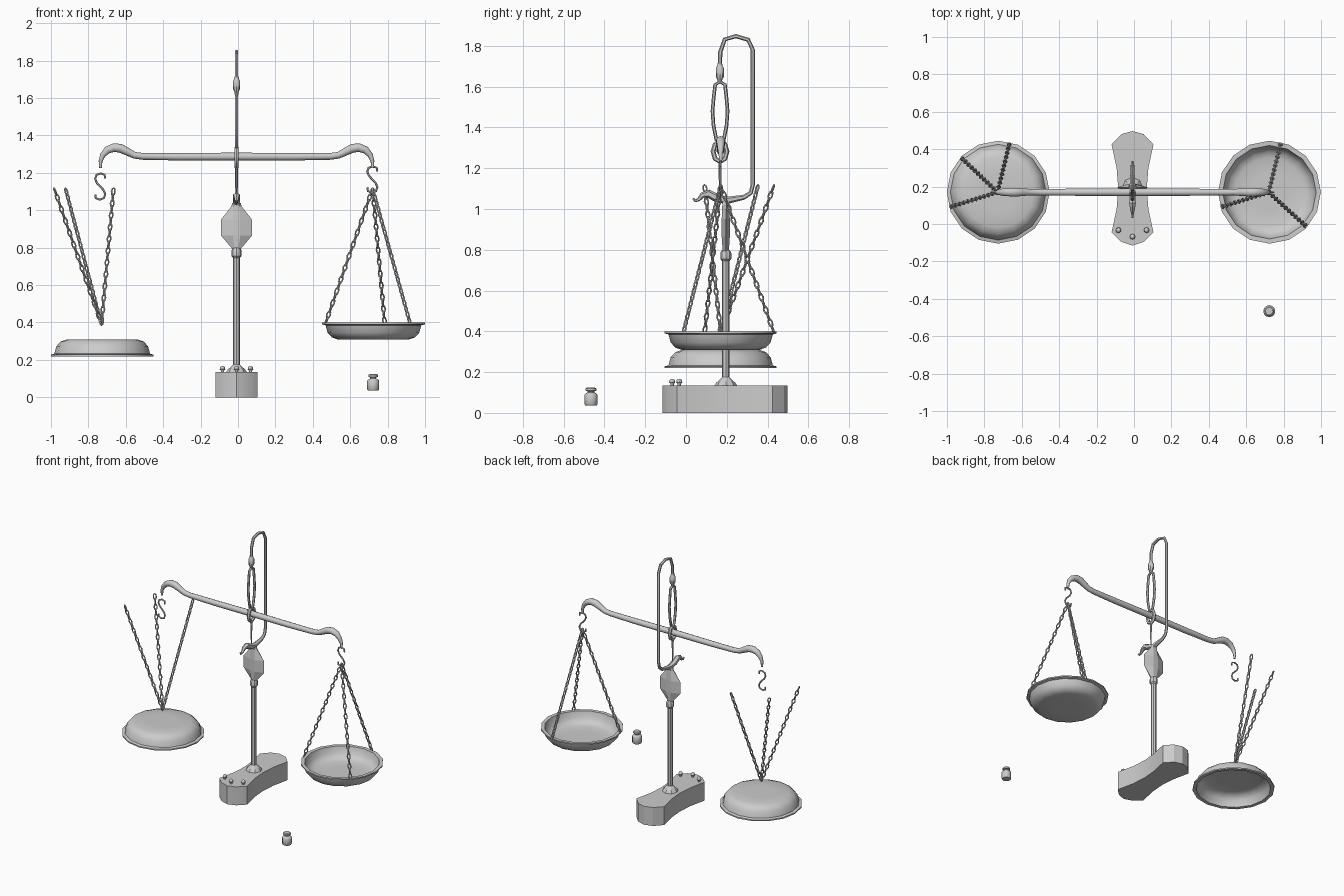
import bpy, bmesh, math
from mathutils import Vector, Matrix

if "Cube" in bpy.data.objects:
    bpy.data.objects.remove(bpy.data.objects["Cube"])

X0, YB, YP = -0.008, 0.17, 0.195   # middle x, beam y, post y


def finish(name, bm, smooth=40):
    bmesh.ops.recalc_face_normals(bm, faces=bm.faces)
    me = bpy.data.meshes.new(name)
    bm.to_mesh(me)
    bm.free()
    ob = bpy.data.objects.new(name, me)
    bpy.context.collection.objects.link(ob)
    bpy.ops.object.select_all(action='DESELECT')
    ob.select_set(True)
    bpy.context.view_layer.objects.active = ob
    if smooth:
        bpy.ops.object.shade_smooth_by_angle(angle=math.radians(smooth))
    return ob


def loft(bm, rings, closed=False):
    """Skin a list of point rings, capped unless closed."""
    vs = [[bm.verts.new(p) for p in r] for r in rings]
    n = len(vs[0])
    for i in range(len(vs) if closed else len(vs) - 1):
        a, b = vs[i], vs[(i + 1) % len(vs)]
        for j in range(n):
            k = (j + 1) % n
            bm.faces.new((a[j], a[k], b[k], b[j]))
    if not closed:
        bm.faces.new(vs[0])
        bm.faces.new(vs[-1])


def sweep(name, pts, normal, radii, sides=8, closed=False):
    """Tube along a planar path; radii is a number or one per point."""
    P, N = [Vector(p) for p in pts], Vector(normal)
    n, rings = len(P), []
    for i, p in enumerate(P):
        a = P[i - 1] if (i or closed) else p
        b = P[(i + 1) % n] if (i < n - 1 or closed) else p
        side = (b - a).normalized().cross(N)
        r = radii[i] if isinstance(radii, (list, tuple)) else radii
        rings.append([p + r * (math.cos(t) * N + math.sin(t) * side)
                      for t in [(j + .5) * math.tau / sides for j in range(sides)]])
    bm = bmesh.new()
    loft(bm, rings, closed)
    return finish(name, bm)


def lathe(name, prof, x, y, sides=16, smooth=40):
    bm = bmesh.new()
    loft(bm, [[(x + r * math.cos(j * math.tau / sides), y + r * math.sin(j * math.tau / sides), z)
               for j in range(sides)] for r, z in prof])
    return finish(name, bm, smooth)


def oval(cz, ry, rz, n):
    return [(X0, YB - .003 + ry * math.cos(i * math.tau / n), cz + rz * math.sin(i * math.tau / n))
            for i in range(n)]


# Waisted base block
half = [(0, -.115), (.06, -.095), (.112, -.045), (.085, .08), (.076, .19),
        (.085, .3), (.112, .425), (.06, .48), (0, .497)]
outline = half + [(-x, y) for x, y in half[-2:0:-1]]
bm = bmesh.new()
loft(bm, [[(X0 + x, y, z) for x, y in outline] for z in (0, .135)])
finish("base", bm, 30)

# Base screws
for i, (x, y) in enumerate([(-.075, -.033), (0, -.068), (.075, -.033)]):
    lathe(f"screw_{i}", [(.009, .13), (.009, .143), (.015, .15), (.012, .162), (.005, .167)], X0 + x, y, 8)

# Post with foot flare and collar
lathe("post", [(.055, .134), (.048, .147), (.028, .165), (.019, .175), (.019, .745), (.027, .755),
               (.027, .785), (.018, .8)], X0, YP, 8, 30)

# Flat diamond plate
bm = bmesh.new()
loft(bm, [[(X0 + a, YP + b, z) for a, b in
           [(w, 0), (c, t), (-c, t), (-w, 0), (-c, -t), (c, -t)]]
          for z, w, c, t in [(.79, .02, .01, .015), (.865, .083, .02, .02),
                             (.95, .083, .02, .02), (1.02, .028, .015, .017), (1.04, .022, .013, .016)]])
finish("diamond_plate", bm, 0)

# Curled bracket rising behind the beam and over the top
path = [(.035, 1.052), (.045, 1.04), (.062, 1.046), (.08, 1.068), (.11, 1.075), (.15, 1.054),
        (.2, 1.042), (.285, 1.058), (.318, 1.08), (.328, 1.12), (.328, 1.78), (.305, 1.83),
        (.245, 1.848), (.19, 1.832), (.168, 1.77), (.166, 1.69)]
sweep("bracket", [(X0, y, z) for y, z in path], (1, 0, 0),
      [.005, .007, .009, .014, .02, .021, .018, .012] + [.0105] * 8, 6)
lathe("sleeve", [(.011, 1.715), (.014, 1.70), (.02, 1.69), (.02, 1.65), (.012, 1.635), (.01, 1.62)], X0, YB - .004, 8)

# Hanging loop, beam ring and pointer
loop = [(0, 1.625), (.024, 1.61), (.031, 1.55), (.037, 1.48), (.032, 1.41), (.018, 1.34), (0, 1.325)]
loop += [(-y, z) for y, z in loop[-2:0:-1]]
sweep("hanging_loop", [(X0, YB - .003 + y, z) for y, z in loop], (1, 0, 0), .009, 6, True)
sweep("beam_ring", oval(1.282, .034, .05, 8), (1, 0, 0), .012, 6, True)
sweep("pointer", [(X0, YB - .004, 1.24), (X0, YB - .004, 1.06)], (1, 0, 0), [.008, .003], 6)

# Beam with gooseneck ends
arm = [(0, 1.287, .021), (.3, 1.286, .02), (.5, 1.288, .018), (.545, 1.294, .018), (.585, 1.314, .021),
       (.62, 1.331, .024), (.655, 1.335, .023), (.69, 1.322, .02), (.715, 1.295, .015),
       (.727, 1.262, .01), (.727, 1.227, .007)]
full = [(-x, z, r) for x, z, r in arm[:0:-1]] + arm
sweep("beam", [(X0 + x, YB, z) for x, z, _ in full], (0, 1, 0), [r for *_, r in full], 10)

# S hooks
s_path = [(.026, .042), (.024, .062), (.003, .07), (-.02, .062), (-.027, .04), (-.017, .018),
          (0, 0)]
s_path += [(-x, -z) for x, z in s_path[-2::-1]]
for side, x, z in (("left", -.737, 1.127), ("right", .718, 1.165)):
    sweep(f"hook_{side}", [(x + a, YB, z + b) for a, b in s_path], (0, 1, 0), .0058, 6)


# Chains of alternating oval links
def chain(name, a, b, links=23):
    a, b = Vector(a), Vector(b)
    rot = (b - a).to_track_quat('Z', 'Y').to_matrix().to_4x4()
    pitch = (b - a).length / links
    bm = bmesh.new()
    for k in range(links):
        M = Matrix.Translation(a + (b - a) * (k + .5) / links) @ rot @ Matrix.Rotation(k * math.pi / 2, 4, 'Z')
        rings = []
        for i in range(8):
            t = i * math.tau / 8
            rad = Vector((math.cos(t), 0, math.sin(t)))
            c = Vector((.0095 * rad.x, 0, pitch * .62 * rad.z))
            rings.append([M @ (c + .0045 * (math.cos(u) * rad + math.sin(u) * Vector((0, 1, 0))))
                          for u in [j * math.tau / 5 for j in range(5)]])
        loft(bm, rings, True)
    finish(name, bm)


# Pans: the right one hangs upright, the left one is inverted with its chains
pan = [(.1, 0), (.19, 0), (.222, .011), (.245, .036), (.256, .076), (.275, .081), (.275, .09),
       (.25, .089), (.238, .042), (.215, .019), (.185, .009), (.1, .009)]
for side, x, s, angles in (("right", .724, 1, (77, 197, 317)), ("left", -.726, -1, (77, 197, 137))):
    lathe(f"pan_{side}", [(r, .309 + s * h) for r, h in pan], x, YB, 16)
    apex, end = (1.115, .395) if s > 0 else (.39, 1.115)
    for i, d in enumerate(angles):
        t = math.radians(d)
        chain(f"chain_{side}_{i}", (x - .004, YB, apex),
              (x + .268 * math.cos(t), YB + .268 * math.sin(t), end))

# Small loose weight
lathe("weight", [(.028, .037), (.032, .042), (.032, .088), (.027, .095), (.016, .1), (.016, .106),
                 (.026, .109), (.026, .119), (.02, .124)], .723, -.466, 12)
